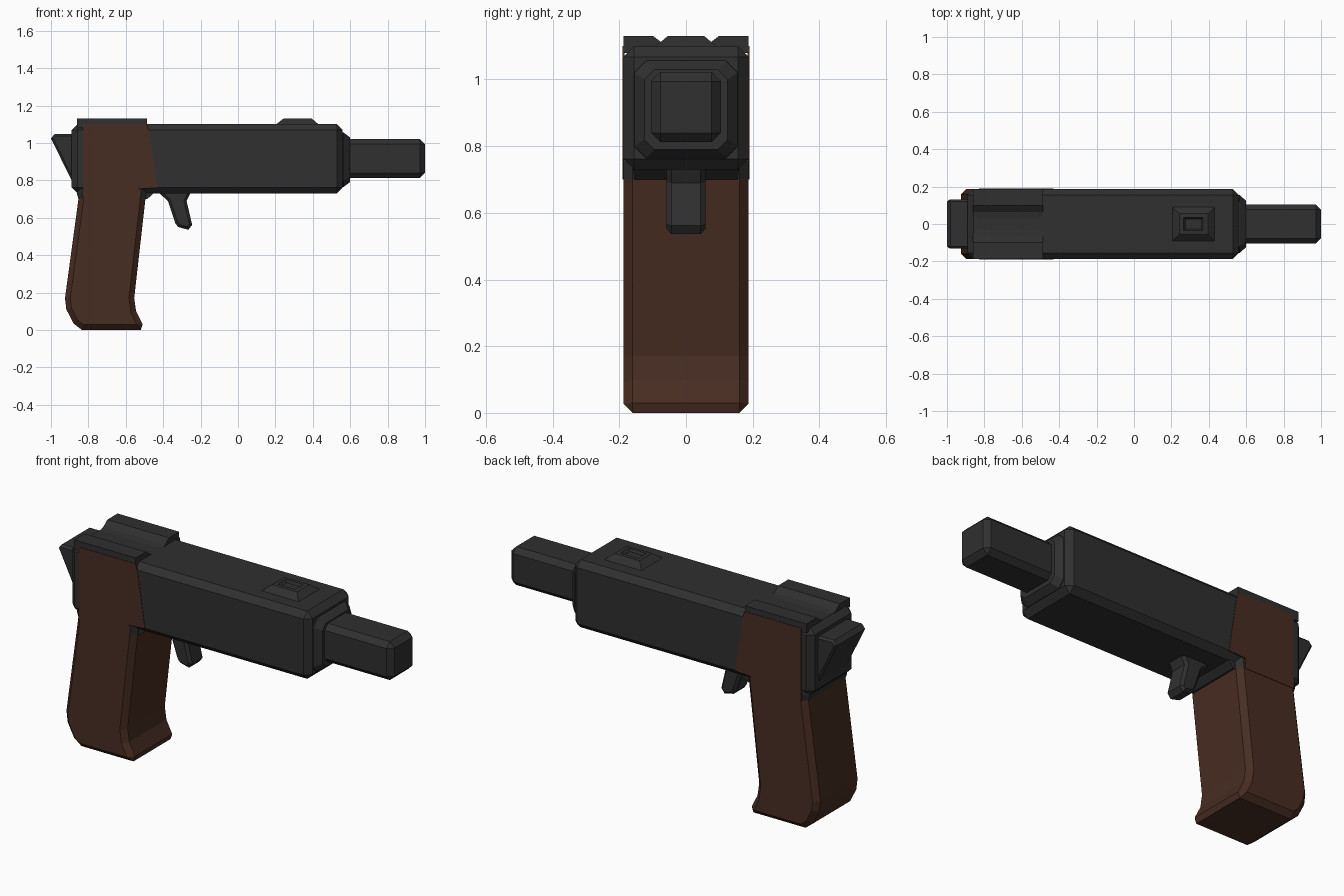
import bpy, bmesh
from mathutils import Vector

if "Cube" in bpy.data.objects:
    bpy.data.objects.remove(bpy.data.objects["Cube"])


def material(name, rgb):
    m = bpy.data.materials.new(name)
    m.diffuse_color = (*rgb, 1)
    m.use_nodes = True
    m.node_tree.nodes["Principled BSDF"].inputs["Base Color"].default_value = m.diffuse_color
    return m


METAL = material("dark_metal", (0.029, 0.029, 0.029))
WOOD = material("brown_grip", (0.064, 0.026, 0.016))


def finish(name, bm, mats):
    bmesh.ops.recalc_face_normals(bm, faces=bm.faces)
    me = bpy.data.meshes.new(name)
    bm.to_mesh(me)
    bm.free()
    ob = bpy.data.objects.new(name, me)
    bpy.context.collection.objects.link(ob)
    for m in mats:
        me.materials.append(m)
    return ob


def bevel(bm, edges, width):
    bmesh.ops.bevel(bm, geom=list(edges), offset=width, segments=1,
                    profile=0.5, affect='EDGES', clamp_overlap=True)


def block(name, lo, hi, width=0.0):
    """Chamfered box between two corners."""
    bm = bmesh.new()
    bmesh.ops.create_cube(bm, size=1)
    lo, hi = Vector(lo), Vector(hi)
    for v in bm.verts:
        v.co = (lo + hi) / 2 + v.co * (hi - lo)
    if width:
        bevel(bm, bm.edges, width)
    return finish(name, bm, [METAL])


def extrude_side(pts, y0, y1, width=0.0):
    """Side (x, z) profile extruded across y, with chamfered rims."""
    bm = bmesh.new()
    f = bm.faces.new([bm.verts.new((x, y0, z)) for x, z in pts])
    r = bmesh.ops.extrude_face_region(bm, geom=[f])
    for v in r["geom"]:
        if isinstance(v, bmesh.types.BMVert):
            v.co.y = y1
    if f.is_valid is False or len(bm.faces) < len(pts) + 2:
        bm.faces.new([v for v in bm.verts if abs(v.co.y - y0) < 1e-6][:len(pts)])
    bmesh.ops.recalc_face_normals(bm, faces=bm.faces)
    if width:
        bevel(bm, [e for e in bm.edges
                   if abs(e.verts[0].co.y - e.verts[1].co.y) < 1e-6], width)
    return bm


def loft(name, sections):
    """Loft matching vertex rings and cap both ends."""
    bm = bmesh.new()
    rings = [[bm.verts.new(p) for p in s] for s in sections]
    n = len(rings[0])
    for a, b in zip(rings, rings[1:]):
        for i in range(n):
            j = (i + 1) % n
            bm.faces.new((a[i], a[j], b[j], b[i]))
    bm.faces.new(rings[0])
    bm.faces.new(rings[-1])
    return finish(name, bm, [METAL])


def octagon(x, hy, z0, z1, c):
    """Cut-corner rectangle in the plane of x."""
    return [(x, y, z) for y, z in (
        (-hy + c, z0), (hy - c, z0), (hy, z0 + c), (hy, z1 - c),
        (hy - c, z1), (-hy + c, z1), (-hy, z1 - c), (-hy, z0 + c))]


def rect(z, x0, x1, hy):
    return [(x0, -hy, z), (x1, -hy, z), (x1, hy, z), (x0, hy, z)]


# Main body, front collar and barrel
block("body", (-0.89, -0.188, 0.73), (0.56, 0.188, 1.10), 0.032)
loft("collar", [octagon(0.53, 0.155, 0.755, 1.065, 0.035),
                octagon(0.565, 0.155, 0.765, 1.055, 0.035),
                octagon(0.598, 0.125, 0.79, 1.03, 0.03)])
block("barrel", (0.55, -0.105, 0.812), (1.0, 0.105, 1.022), 0.028)

# Grip: dark where its front and back meet the body
bm = extrude_side([(-0.862, 0.78), (-0.862, 0.73), (-0.853, 0.70), (-0.925, 0.17),
                   (-0.918, 0.11), (-0.88, 0.035), (-0.835, 0.0), (-0.52, 0.0),
                   (-0.51, 0.03), (-0.545, 0.10), (-0.555, 0.17), (-0.495, 0.70),
                   (-0.485, 0.78)], -0.188, 0.188, 0.033)
for f in bm.faces:
    if f.calc_center_median().z > 0.705 and abs(f.normal.y) < 0.9:
        f.material_index = 1
finish("grip", bm, [WOOD, METAL])

# Brown side panels on the body
for s, side in ((-1, "front"), (1, "back")):
    finish("panel_" + side, extrude_side(
        [(-0.83, 1.10), (-0.487, 1.10), (-0.473, 1.05), (-0.43, 0.76),
         (-0.53, 0.755), (-0.53, 0.70), (-0.83, 0.70)],
        s * 0.184, s * 0.1905), [WOOD])

# Neck between grip and body underside
loft("neck", [rect(0.74, -0.52, -0.44, 0.16), rect(0.70, -0.52, -0.485, 0.155)])

# Hammer wedge at the rear
finish("hammer", extrude_side([(-1.0, 1.025), (-0.98, 1.048), (-0.87, 1.048),
                               (-0.87, 0.78), (-0.89, 0.80)],
                              -0.13, 0.13, 0.018), [METAL])

# Twin rear rails, mirrored: flat outer top sloping down to the centre groove
RAIL = [(0.188, 1.08), (0.188, 1.131), (0.10, 1.131), (0.065, 1.105),
        (0.03, 1.10), (0.03, 1.08)]
for s, side in ((-1, "front"), (1, "back")):
    sections = []
    for x, inset in ((-0.86, 0.02), (-0.83, 0), (-0.515, 0), (-0.487, 0.02)):
        sections.append([(x, s * max(y, 0.03 + inset), z) for y, z in RAIL])
    loft("rear_rail_" + side, sections)

# Front sight with a small raised rim and recess
loft("front_sight", [rect(1.09, 0.205, 0.43, 0.09), rect(1.10, 0.205, 0.43, 0.09),
                     rect(1.13, 0.243, 0.395, 0.055), rect(1.131, 0.265, 0.37, 0.035),
                     rect(1.118, 0.275, 0.36, 0.028)])

# Trigger with flared root
finish("trigger", extrude_side([(-0.42, 0.75), (-0.42, 0.73), (-0.375, 0.69),
                                (-0.335, 0.57), (-0.32, 0.55), (-0.265, 0.536),
                                (-0.245, 0.562), (-0.275, 0.69), (-0.255, 0.73),
                                (-0.255, 0.75)], -0.058, 0.058, 0.02), [METAL])
